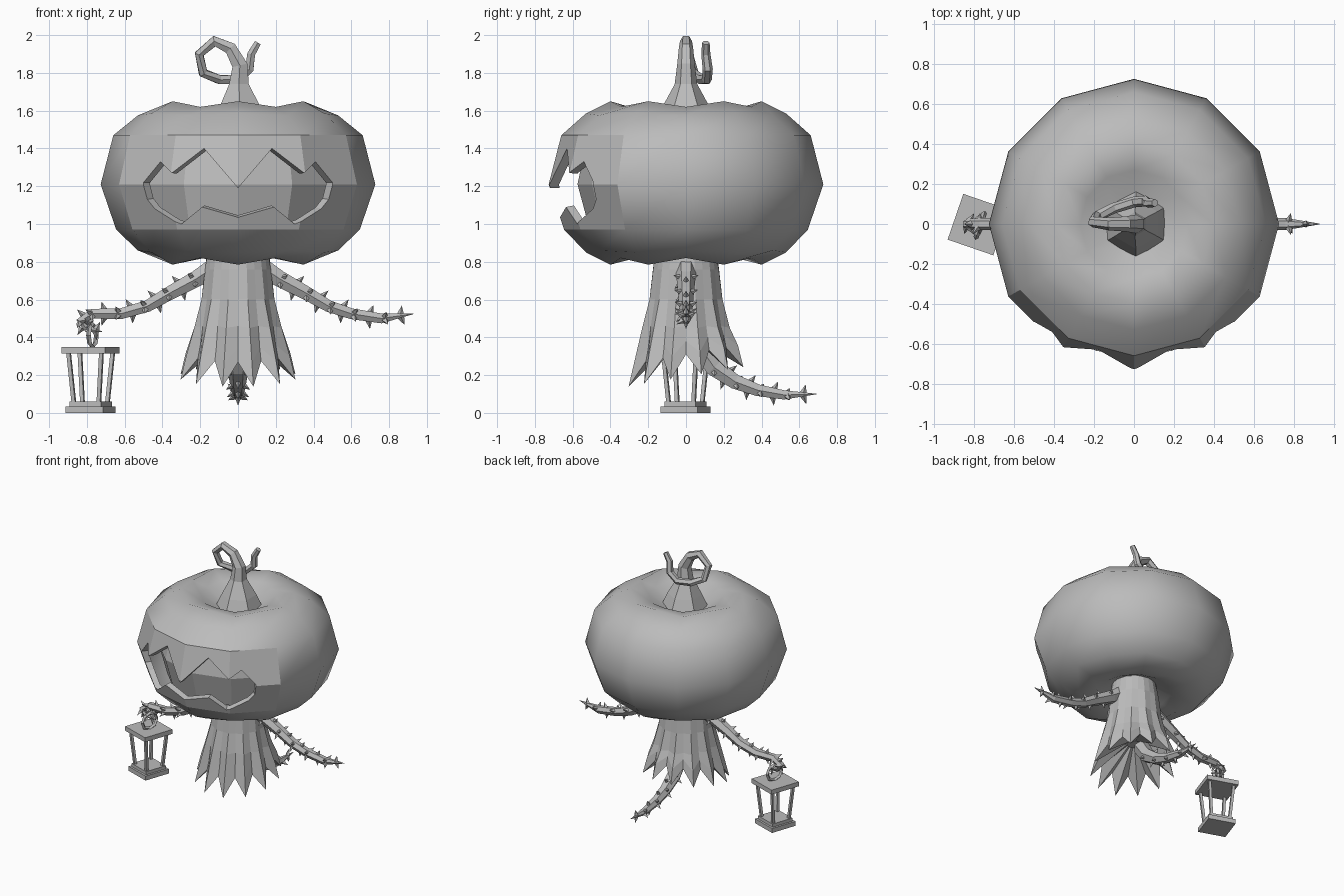
import bpy
import bmesh
from math import sin, cos, pi, radians
from mathutils import Vector, Matrix

if "Cube" in bpy.data.objects:
    bpy.data.objects.remove(bpy.data.objects["Cube"])

grey = bpy.data.materials.new("plain_grey")
grey.use_nodes = True
grey.diffuse_color = (0.5, 0.5, 0.5, 1)
grey.node_tree.nodes["Principled BSDF"].inputs["Base Color"].default_value = (0.5, 0.5, 0.5, 1)


def finish(name, bm, smooth=False):
    bmesh.ops.recalc_face_normals(bm, faces=bm.faces)
    mesh = bpy.data.meshes.new(name)
    for f in bm.faces:
        f.smooth = smooth
    bm.to_mesh(mesh)
    bm.free()
    mesh.materials.append(grey)
    ob = bpy.data.objects.new(name, mesh)
    bpy.context.collection.objects.link(ob)
    return ob


def loft(bm, rings, skip=None):
    """Bridge closed rings of points and cap both ends."""
    rows = [[bm.verts.new(p) for p in ring] for ring in rings]
    n = len(rows[0])
    for a, b in zip(rows, rows[1:]):
        for i in range(n):
            j = (i + 1) % n
            quad = (a[i], a[j], b[j], b[i])
            mid = sum((v.co for v in quad), Vector()) / 4
            if not (skip and skip(mid)):
                bm.faces.new(quad)
    bm.faces.new(rows[0])
    bm.faces.new(rows[-1])


def sweep(bm, path, radii, side, n=6):
    """Tapered tube along a path; side is a vector never parallel to it."""
    pts = [Vector(p) for p in path]
    rings = []
    for i, p in enumerate(pts):
        t = (pts[min(i + 1, len(pts) - 1)] - pts[max(i - 1, 0)]).normalized()
        u = (Vector(side) - t * t.dot(Vector(side))).normalized()
        v = t.cross(u)
        rings.append([p + radii[i] * (u * cos(2 * pi * k / n) + v * sin(2 * pi * k / n))
                      for k in range(n)])
    loft(bm, rings)


def thorn(bm, base, direction, size=0.045):
    d = direction.normalized()
    m = Matrix.Translation(base + d * size / 2) @ d.to_track_quat('Z', 'Y').to_matrix().to_4x4()
    bmesh.ops.create_cone(bm, cap_ends=True, segments=4, radius1=0.018, radius2=0,
                          depth=size, matrix=m)


def vine(name, path, radii, side):
    """Thorny limb: a tapered tube with thorns turned around it."""
    bm = bmesh.new()
    sweep(bm, path, radii, side)
    count = 0
    s = Vector(side)
    for i in range(1, len(path) - 1):
        a, b = Vector(path[i]), Vector(path[i + 1])
        t = (b - a).normalized()
        up = t.cross(s)
        for f in (0.1, 0.6):
            r = radii[i] * (1 - f) + radii[i + 1] * f
            for turn in (0.25, 0.75) if count % 2 else (0.08, 0.42, 0.6):
                d = s * cos(2 * pi * turn) + up * sin(2 * pi * turn)
                thorn(bm, a.lerp(b, f) + d * r * 0.7, d + t * 0.3)
            count += 1
    return finish(name, bm)


# Pumpkin head: twelve sides with alternating lobes, open where the face sits
MID, TOP, LOW = 1.21, 1.47, 0.97
profile = [(0.12, 0.90, 0), (0.26, 0.83, 0), (0.40, 0.785, 0.035), (0.53, 0.85, 0.01),
           (0.645, LOW, 0), (0.727, MID, 0), (0.66, TOP, 0), (0.53, 1.585, -0.01),
           (0.40, 1.65, -0.03), (0.27, 1.61, -0.01), (0.13, 1.52, 0)]


def in_face(p):
    return LOW < p.z < TOP and p.y < -0.6 * p.xy.length


bm = bmesh.new()
loft(bm, [[(r * cos(k * pi / 6), r * sin(k * pi / 6), z + (dip if k % 2 == 0 else 0))
           for k in range(12)] for r, z, dip in profile], in_face)
finish("pumpkin_head", bm, True)


# Face shell and the wall behind it
def shell(name, outer, inner):
    bm = bmesh.new()
    rings = []
    for r, z in ((0.645, LOW), (0.727, MID), (0.66, TOP)):
        arc = [(r * cos(radians(a)), r * sin(radians(a))) for a in range(210, 331, 30)]
        rings.append([(x * outer, y * outer, z) for x, y in arc]
                     + [(x * inner, y * inner, z) for x, y in reversed(arc)])
    loft(bm, rings)
    return finish(name, bm)


face = shell("carved_face", 1.0, 0.93)
shell("face_backing", 0.79, 0.7)

# Carving: eyes and mouth in one opening, with a nose above and a tooth below
half = [(0.18, 1.40), (0.35, 1.27), (0.41, 1.33), (0.50, 1.22), (0.48, 1.13),
        (0.44, 1.08), (0.30, 1.0), (0.19, 1.09)]
outline = [(0, 1.19)] + half + [(0, 1.035)] + [(-x, z) for x, z in reversed(half)]


def depth(x, z):
    r = 0.727 - abs(z - MID) * (0.258 if z > MID else 0.34)
    x = abs(x)
    return r - 0.268 * x if x < r / 2 else 1.366 * r - x


bm = bmesh.new()
loft(bm, [[(x * y / depth(x, z), -y, MID + (z - MID) * y / depth(x, z)) for x, z in outline]
          for y in (0.25, 1.2)])
cutter = finish("carving_cutter", bm)
cutter.hide_render = True
cut = face.modifiers.new("carving", 'BOOLEAN')
cut.operation = 'DIFFERENCE'
cut.solver = 'EXACT'
cut.object = cutter
bpy.context.view_layer.objects.active = face
bpy.ops.object.modifier_apply(modifier=cut.name)
bpy.data.objects.remove(cutter)

# Stem that curls into a loop and passes behind itself
bm = bmesh.new()
stem = [(0.01, 0, 1.5), (0.01, 0, 1.62), (0.005, 0, 1.74), (0.01, 0, 1.84), (-0.04, 0, 1.93),
        (-0.125, 0, 1.968), (-0.205, 0.01, 1.90), (-0.185, 0.04, 1.80), (-0.10, 0.08, 1.765),
        (0.0, 0.11, 1.765), (0.06, 0.115, 1.82), (0.07, 0.105, 1.9), (0.105, 0.105, 1.96)]
sweep(bm, stem, [0.18, 0.125, 0.06, 0.047, 0.038, 0.032] + [0.027] * 5 + [0.024, 0.02], (0, 1, 0))
finish("curled_stem", bm)

# Trunk that flares into a ragged fringe, lower at the front
bm = bmesh.new()
rings = []
for ridge, valley, z_ridge, z_valley in (
        (0.16, 0.16, 0.88, 0.88), (0.18, 0.175, 0.76, 0.76), (0.20, 0.19, 0.6, 0.6),
        (0.24, 0.215, 0.45, 0.46), (0.285, 0.23, 0.31, 0.38), (0.315, 0.245, 0.19, 0.31),
        (0.05, 0.05, 0.4, 0.4)):
    ring = []
    for k in range(24):
        r, z = (ridge, z_ridge) if k % 2 else (valley, z_valley)
        x, y = r * cos(k * pi / 12), r * sin(k * pi / 12)
        ring.append((x, y, z + (0.17 * y if z < 0.4 else 0)))
    rings.append(ring)
loft(bm, rings)
finish("root_trunk", bm)

# Thorny limbs
vine("left_arm", [(0.13, 0, 0.77), (0.22, 0, 0.71), (0.36, 0, 0.635), (0.48, 0, 0.565),
                  (0.60, 0, 0.525), (0.76, 0, 0.50), (0.93, 0, 0.525)],
     [0.055, 0.05, 0.042, 0.036, 0.033, 0.03, 0.002], (0, 1, 0))
vine("right_arm", [(-0.13, 0, 0.77), (-0.22, 0, 0.71), (-0.36, 0, 0.635), (-0.48, 0, 0.565),
                   (-0.62, 0, 0.525), (-0.77, 0, 0.525), (-0.835, 0, 0.485),
                   (-0.80, 0, 0.445), (-0.72, 0, 0.43)],
     [0.055, 0.05, 0.042, 0.036, 0.033, 0.03, 0.026, 0.02, 0.002], (0, 1, 0))
vine("tail_root", [(0, 0.08, 0.34), (0, 0.15, 0.24), (0, 0.26, 0.165), (0, 0.38, 0.12),
                   (0, 0.52, 0.095), (0, 0.69, 0.1)],
     [0.06, 0.055, 0.045, 0.036, 0.028, 0.002], (1, 0, 0))

# Lantern, turned slightly about its own axis
place = Matrix.Translation((-0.78, -0.003, 0)) @ Matrix.Rotation(radians(-19), 4, 'Z')


def square(h, z, x=0, y=0):
    return [place @ Vector((x + a * h, y + b * h, z))
            for a, b in ((1, 1), (-1, 1), (-1, -1), (1, -1))]


for name, h, low, high in (("lantern_foot", 0.104, 0, 0.035), ("lantern_base", 0.088, 0.035, 0.06),
                           ("lantern_roof", 0.121, 0.315, 0.35)):
    bm = bmesh.new()
    loft(bm, [square(h, low), square(h, high)])
    finish(name, bm)
bm = bmesh.new()
for sx in (-1, 1):
    for sy in (-1, 1):
        loft(bm, [square(0.01, 0.055, sx * 0.07, sy * 0.07),
                  square(0.01, 0.32, sx * 0.092, sy * 0.092)])
finish("lantern_posts", bm)
bm = bmesh.new()
ring = [place @ Vector((0.01, 0.065 * cos(k * pi / 4), 0.41 + 0.06 * sin(k * pi / 4)))
        for k in range(9)]
sweep(bm, ring, [0.013] * 9, place.to_3x3() @ Vector((1, 0, 0)), 4)
finish("lantern_handle", bm)
